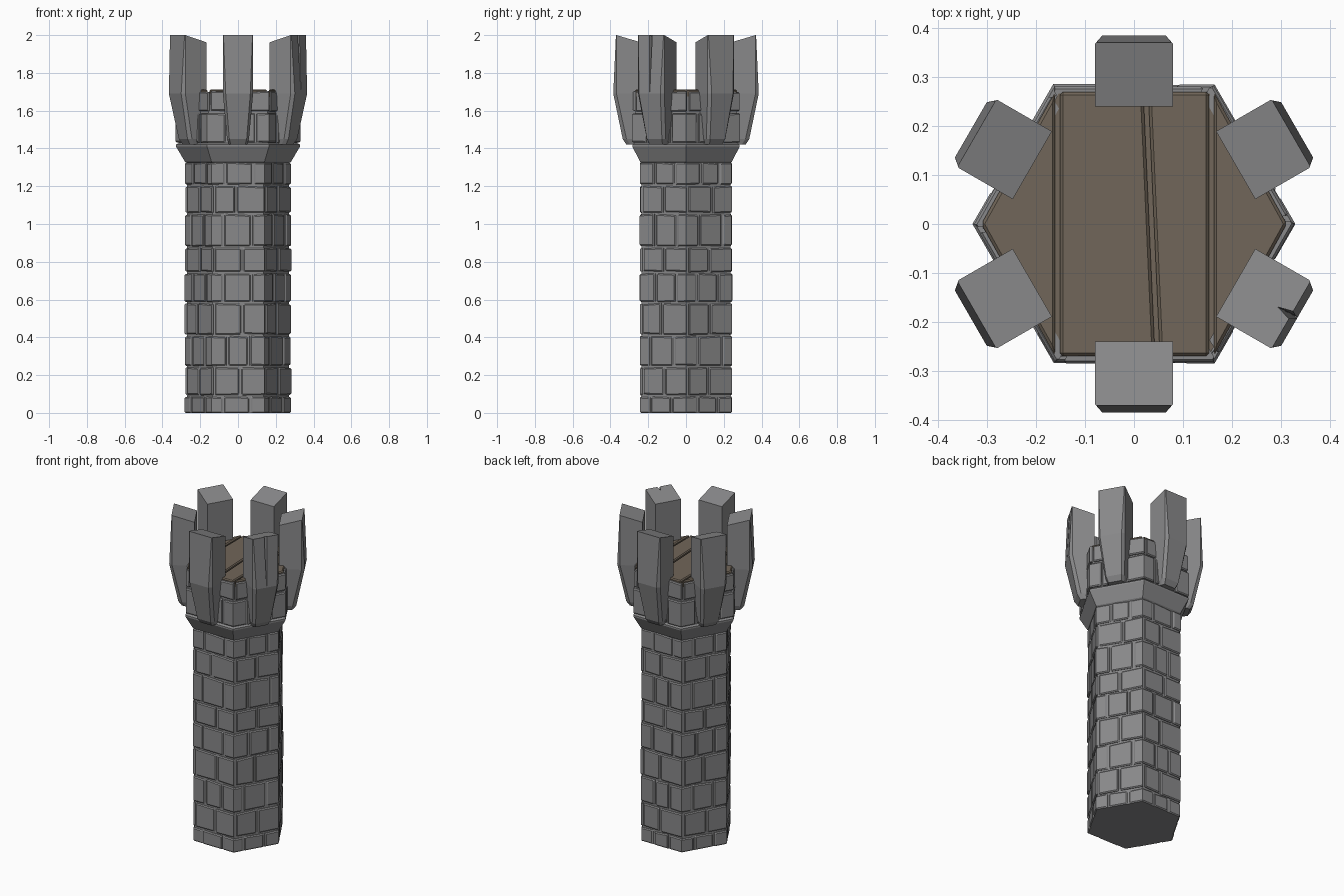
import bpy, bmesh, math, random
from mathutils import Vector, Matrix

if "Cube" in bpy.data.objects:
    bpy.data.objects.remove(bpy.data.objects["Cube"])

random.seed(7)


def material(name, rgb):
    m = bpy.data.materials.new(name)
    m.diffuse_color = (*rgb, 1)
    m.use_nodes = True
    m.node_tree.nodes["Principled BSDF"].inputs["Base Color"].default_value = m.diffuse_color
    return m


STONE = material("grey stone", (0.25, 0.25, 0.255))
WOOD = material("brown wood", (0.165, 0.133, 0.10))


def finish(name, bm, mat):
    bmesh.ops.recalc_face_normals(bm, faces=bm.faces[:])
    me = bpy.data.meshes.new(name)
    bm.to_mesh(me)
    bm.free()
    me.materials.append(mat)
    ob = bpy.data.objects.new(name, me)
    bpy.context.collection.objects.link(ob)
    return ob


def loft(bm, rings):
    """Skin closed rings of equal length and cap both ends."""
    vs = [[bm.verts.new(p) for p in r] for r in rings]
    n = len(vs[0])
    for a, b in zip(vs, vs[1:]):
        for i in range(n):
            j = (i + 1) % n
            bm.faces.new((a[i], a[j], b[j], b[i]))
    bm.faces.new(vs[0])
    bm.faces.new(vs[-1])


def hex_point(t, r, z):
    """Point on a hexagon of corner radius r; whole t values are corners."""
    k = math.floor(t)
    a, b = (Vector((math.cos(math.radians(60 * i)), math.sin(math.radians(60 * i)), 0)) for i in (k, k + 1))
    p = a.lerp(b, t - k) * r
    p.z = z
    return p


def hex_ring(r, z):
    return [hex_point(i, r, z) for i in range(6)]


def brick(bm, t0, t1, r, z0, z1, depth=0.035, b=0.006):
    """Chamfered brick following the hexagon, bending round corners."""
    d = b / r
    ts = [(t0, b), (t0 + d, 0)]
    ts += [(float(c), 0) for c in range(math.ceil(t0 + d + 0.01), math.floor(t1 - d - 0.01) + 1)]
    ts += [(t1 - d, 0), (t1, b)]
    lo, hi = random.uniform(-.004, .004), random.uniform(-.004, .004)
    rings = []
    for t, cut in ts:
        f = (t - t0) / (t1 - t0)
        a = z0 + (max(lo, -z0) * (1 - f) if z0 > 0 else 0)
        c = z1 + hi * (f - 0.5) * 2
        ro = r - cut
        rings.append([hex_point(t, q, z) for q, z in (
            (r - depth, a), (r - b, a), (ro, a + b), (ro, c - b), (r - b, c), (r - depth, c))])
    loft(bm, rings)


def course(bm, r, z0, z1, odd):
    joints = []
    for k in range(6):
        base = (0.04, 0.52) if odd else (0.28, 0.74)
        joints += [k + s + random.uniform(-.07, .07) * (s > 0.1) for s in base]
    joints.append(joints[0] + 6)
    g = 0.006 / r
    for a, c in zip(joints, joints[1:]):
        brick(bm, a + g, c - g, r + random.uniform(-.003, .002), z0, z1)


# mortar core of the shaft and the upper wall
bm = bmesh.new()
loft(bm, [hex_ring(0.271, 0), hex_ring(0.271, 1.36)])
loft(bm, [hex_ring(0.315, 1.41), hex_ring(0.312, 1.69)])
finish("tower_core", bm, STONE)

# shaft brick courses
bm = bmesh.new()
levels = [0, 0.09, 0.245, 0.41, 0.583, 0.742, 0.878, 1.055, 1.205, 1.33]
for i, (a, c) in enumerate(zip(levels, levels[1:])):
    course(bm, 0.281, a + 0.006 * (i > 0), c - 0.006, i % 2)
finish("shaft_bricks", bm, STONE)

# flared collar
bm = bmesh.new()
loft(bm, [hex_ring(0.27, 1.322), hex_ring(0.281, 1.33), hex_ring(0.328, 1.41),
          hex_ring(0.328, 1.42), hex_ring(0.315, 1.428)])
finish("flared_collar", bm, STONE)

# upper wall bricks, mostly between the battlements
bm = bmesh.new()
course(bm, 0.329, 1.432, 1.585, 0)
course(bm, 0.327, 1.597, 1.70, 1)
finish("upper_wall_bricks", bm, STONE)

# battlements: chamfered posts, tilted top, tapering down to the collar
def merlon(angle, name):
    bm = bmesh.new()
    rot = Matrix.Rotation(math.radians(angle), 4, 'Z')

    def ring(w, wf, inner, side, front, zi, zo):
        pts = [(inner, -w, zi), (side, -w, zo), (front, -wf, zo),
               (front, wf, zo), (side, w, zo), (inner, w, zi)]
        return [rot @ Vector(p) for p in pts]

    loft(bm, [ring(0.048, 0.038, 0.24, 0.295, 0.315, 1.425, 1.42),
              ring(0.058, 0.046, 0.24, 0.315, 0.335, 1.45, 1.45),
              ring(0.08, 0.065, 0.24, 0.368, 0.385, 1.69, 1.69),
              ring(0.08, 0.077, 0.24, 0.368, 0.371, 1.962, 2.0)])
    return finish(name, bm, STONE)


posts = [merlon(30 + 60 * i, "battlement_%d" % (i + 1)) for i in range(6)]

# wedge crack in the battlement at -30 degrees
bm = bmesh.new()
rot = Matrix.Rotation(math.radians(-30), 4, 'Z')
loft(bm, [[rot @ Vector(p) for p in pts] for pts in (
    ((0.40, -0.002, 1.70), (0.40, 0.004, 1.70), (0.375, 0.001, 1.70)),
    ((0.40, -0.018, 2.02), (0.40, 0.016, 2.02), (0.335, 0.0, 2.02)))])
cutter = finish("crack_cutter", bm, STONE)
cutter.hide_render = True
mod = posts[5].modifiers.new("crack", 'BOOLEAN')
mod.operation = 'DIFFERENCE'
mod.object = cutter
mod.solver = 'EXACT'
bpy.context.view_layer.objects.active = posts[5]
bpy.ops.object.modifier_apply(modifier=mod.name)
bpy.data.objects.remove(cutter)

# wooden floor: dark sub-floor with four planks clipped to the hexagon
bm = bmesh.new()
loft(bm, [hex_ring(0.308, 1.66), hex_ring(0.308, 1.697)])
finish("sub_floor", bm, WOOD)
g, y = 0.005, 0.27
planks = [
    [(-0.312, 0), (-0.156 - g, -y), (-0.156 - g, y)],
    [(-0.156 + g, -y), (0.048 - g, -y), (0.024 - g, y), (-0.156 + g, y)],
    [(0.048 + g, -y), (0.158 - g, -y), (0.158 - g, y), (0.024 + g, y)],
    [(0.158 + g, -y), (0.312, 0), (0.158 + g, y)],
]
for i, pts in enumerate(planks):
    bm = bmesh.new()
    loft(bm, [[Vector((px, py, z)) for px, py in pts] for z in (1.67, 1.712)])
    ob = finish("floor_plank_%d" % (i + 1), bm, WOOD)
    bev = ob.modifiers.new("edge", 'BEVEL')
    bev.width = 0.006
    bev.segments = 1
